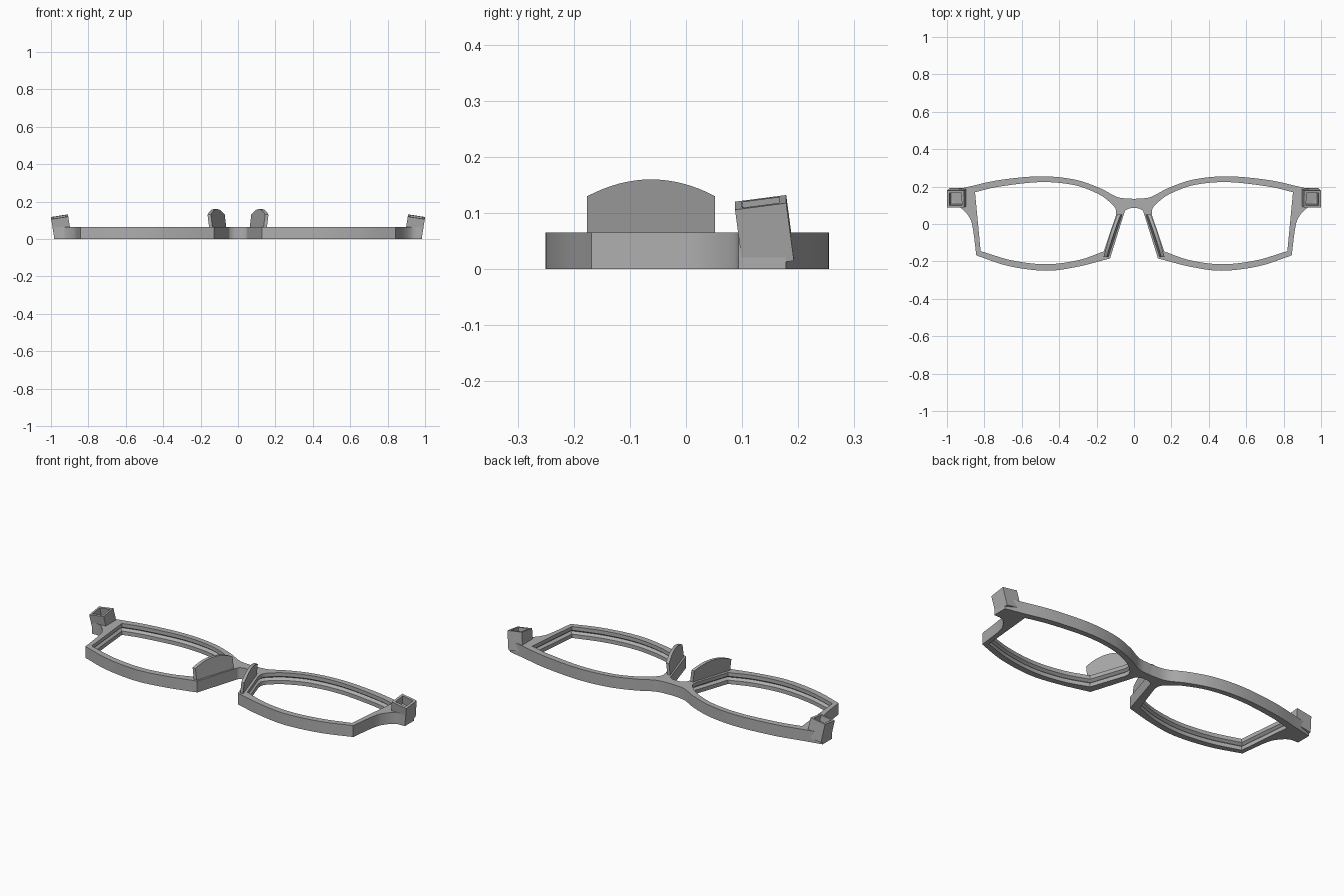
import bpy, bmesh, math
from mathutils import Vector, Matrix

if "Cube" in bpy.data.objects:
    bpy.data.objects.remove(bpy.data.objects["Cube"])

THICK = 0.065

grey = bpy.data.materials.new("frame grey")
grey.use_nodes = True
grey.diffuse_color = (0.42, 0.42, 0.42, 1)
grey.node_tree.nodes["Principled BSDF"].inputs["Base Color"].default_value = (0.42, 0.42, 0.42, 1)


def spline(points, steps=7):
    """Smooth curve through the points, ends included."""
    p = [Vector(q) for q in points]
    p = [2 * p[0] - p[1]] + p + [2 * p[-1] - p[-2]]
    out = []
    for a, b, c, d in zip(p, p[1:], p[2:], p[3:]):
        for i in range(steps):
            t = i / steps
            out.append(0.5 * (2 * b + (c - a) * t + (2 * a - 5 * b + 4 * c - d) * t ** 2
                              + (3 * b - a - 3 * c + d) * t ** 3))
    return out + [p[-2]]


def finish(bm, name):
    bmesh.ops.recalc_face_normals(bm, faces=bm.faces)
    mesh = bpy.data.meshes.new(name)
    bm.to_mesh(mesh)
    bm.free()
    mesh.materials.append(grey)
    ob = bpy.data.objects.new(name, mesh)
    bpy.context.collection.objects.link(ob)
    return ob


def loft(bm, rings):
    """Closed solid through rings of equal point count."""
    rows = [[bm.verts.new(co) for co in ring] for ring in rings]
    for low, high in zip(rows, rows[1:]):
        for i in range(len(low)):
            j = (i + 1) % len(low)
            bm.faces.new((low[i], low[j], high[j], high[i]))
    bm.faces.new(rows[0][::-1])
    bm.faces.new(rows[-1])


def activate(ob):
    bpy.ops.object.select_all(action='DESELECT')
    ob.select_set(True)
    bpy.context.view_layer.objects.active = ob


# Outer outline of one half, from the top of the bridge round to its underside
brow = spline([(0, .134), (.088, .144), (.185, .193), (.32, .238), (.5, .255),
               (.72, .235), (.89, .198), (.985, .178)])
temple = spline([(.985, .094), (.93, .088), (.885, .043), (.863, -.016), (.843, -.168)])
lower = spline([(.843, -.168), (.67, -.225), (.47, -.25), (.3, -.228), (.128, -.184)])
nose = spline([(.055, .05), (.047, .071), (.025, .083), (0, .086)])
half = brow + temple + lower[1:] + nose
outline = half + [Vector((-p.x, p.y)) for p in half[-2:0:-1]]

bm = bmesh.new()
loft(bm, [[(p.x, p.y, z) for p in outline] for z in (0, THICK)])
frame = finish(bm, "spectacle_frame")

# Lens opening with a V groove in its wall
top_edge = spline([(.85, .17), (.72, .2), (.5, .224), (.32, .208), (.19, .16),
                   (.125, .113), (.098, .08), (.097, .045)])
bottom_edge = spline([(.162, -.147), (.3, -.194), (.47, -.215), (.65, -.195), (.82, -.145)])
opening = top_edge + bottom_edge
groove = [(-.05, 0), (.022, 0), (.033, .014), (.044, 0), (.12, 0)]


def widen(p, d, z, side):
    return (side * (.48 + (p.x - .48) * (1 + d / .36)), p.y * (1 + d / .2), z)


for side in (1, -1):
    bm = bmesh.new()
    loft(bm, [[widen(p, d, z, side) for p in opening] for z, d in groove])
    cutter = finish(bm, "lens_cutter")
    cutter.hide_render = True
    activate(frame)
    cut = frame.modifiers.new("lens opening", 'BOOLEAN')
    cut.operation = 'DIFFERENCE'
    cut.solver = 'EXACT'
    cut.object = cutter
    bpy.ops.object.modifier_apply(modifier=cut.name)
    bpy.data.objects.remove(cutter)

activate(frame)
bpy.ops.object.shade_smooth_by_angle(angle=math.radians(25))

for side, label in ((1, "left"), (-1, "right")):
    # Nose pad: thin plate with an arched top, leaning outwards
    front, back = Vector((.146, -.176)), Vector((.072, .052))
    across = Vector((.018, 0))
    arc = [(i / 16, .13 + .03 * (1 - (i / 8 - 1) ** 2)) for i in range(17)]
    profile = [(0, .03)] + arc + [(1, .03)]
    rings = []
    for k in (-.5, .5):
        ring = []
        for t, z in profile:
            p = front.lerp(back, t) + across * k
            ring.append((side * (p.x + .12 * (z - THICK)), p.y, z))
        rings.append(ring)
    bm = bmesh.new()
    loft(bm, rings)
    pad = finish(bm, label + "_nose_pad")
    activate(pad)
    bpy.ops.object.shade_smooth_by_angle(angle=math.radians(20))

    # Hinge block: tilted box with a square socket in its end
    bm = bmesh.new()
    bmesh.ops.create_cube(bm, size=1)
    bmesh.ops.scale(bm, vec=(.092, .092, .105), verts=bm.verts)
    bmesh.ops.translate(bm, vec=(0, 0, -.0525), verts=bm.verts)
    end = max(bm.faces, key=lambda f: f.calc_center_median().z)
    bmesh.ops.inset_region(bm, faces=[end], thickness=.018)
    hole = bmesh.ops.extrude_discrete_faces(bm, faces=[end])["faces"][0]
    bmesh.ops.translate(bm, vec=(0, 0, -.05), verts=hole.verts)
    tilt = Matrix.Rotation(math.radians(9), 4, 'Y') @ Matrix.Rotation(math.radians(7.5), 4, 'X')
    bm.transform(Matrix.Translation((.954, .133, .119)) @ tilt)
    bm.transform(Matrix.Diagonal((side, 1, 1, 1)))
    finish(bm, label + "_hinge_block")
